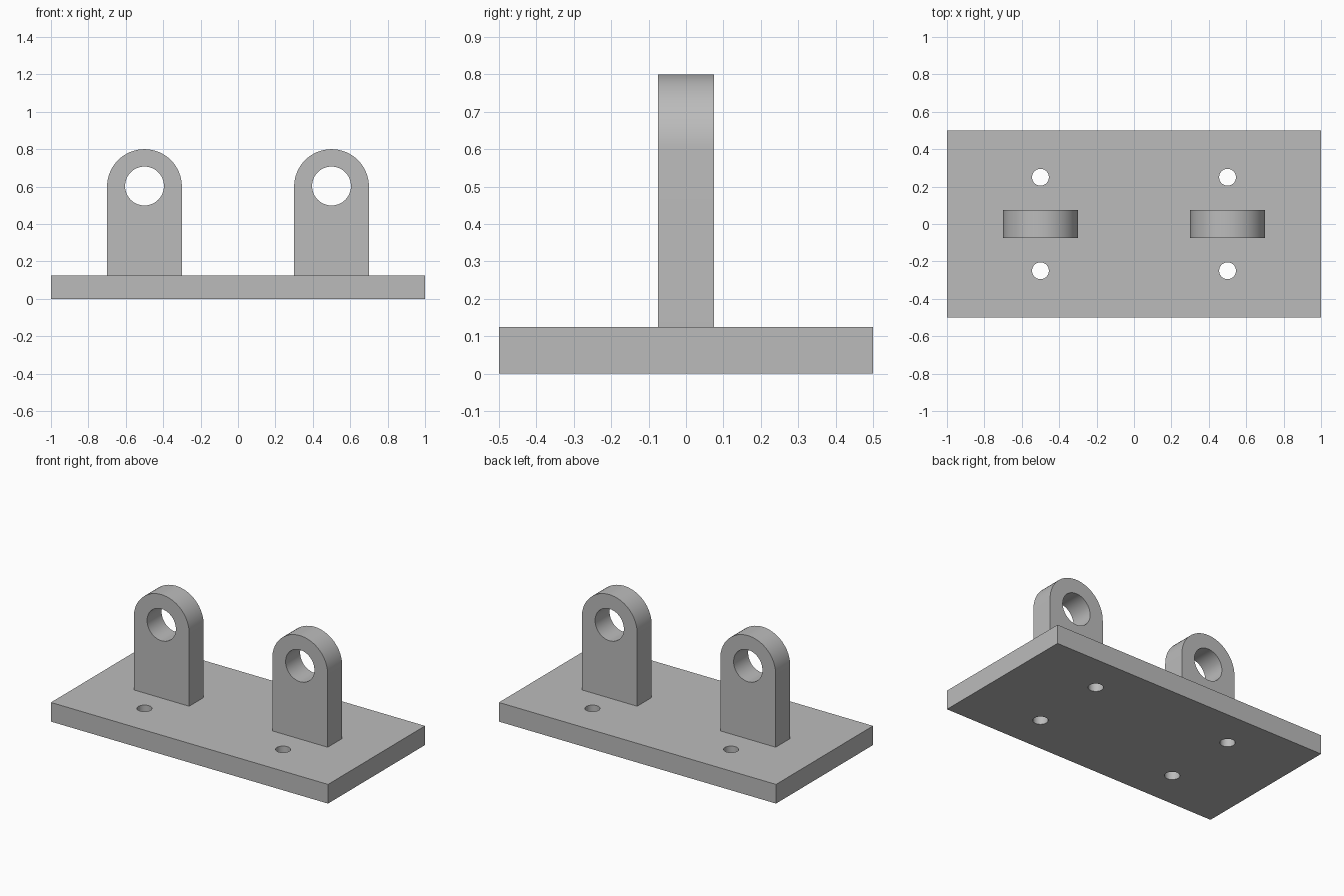
import bpy
import bmesh
from math import sin, cos, pi, radians

if "Cube" in bpy.data.objects:
    bpy.data.objects.remove(bpy.data.objects["Cube"])

GREY = (0.5, 0.5, 0.5, 1.0)
metal = bpy.data.materials.new("plain grey metal")
metal.use_nodes = True
metal.diffuse_color = GREY
metal.node_tree.nodes["Principled BSDF"].inputs["Base Color"].default_value = GREY


def arc(cx, cy, r, start=0.0, sweep=2 * pi, steps=64, closed=True):
    count = steps if closed else steps + 1
    angles = [start + sweep * i / steps for i in range(count)]
    return [(cx + r * cos(a), cy + r * sin(a)) for a in angles]


def extruded_plate(name, loops, thickness, location, tilt=0.0):
    """Fill an outline with its holes, extrude it, and weld it into a solid."""
    curve = bpy.data.curves.new(name, "CURVE")
    curve.dimensions = "2D"
    curve.fill_mode = "BOTH"
    curve.extrude = thickness / 2
    for loop in loops:
        spline = curve.splines.new("POLY")
        spline.points.add(len(loop) - 1)
        for point, (x, y) in zip(spline.points, loop):
            point.co = (x, y, 0, 1)
        spline.use_cyclic_u = True
    obj = bpy.data.objects.new(name, curve)
    bpy.context.collection.objects.link(obj)
    obj.location = location
    obj.rotation_euler.x = tilt

    bpy.ops.object.select_all(action="DESELECT")
    obj.select_set(True)
    bpy.context.view_layer.objects.active = obj
    bpy.ops.object.convert(target="MESH")
    obj = bpy.context.object
    bm = bmesh.new()
    bm.from_mesh(obj.data)
    bmesh.ops.remove_doubles(bm, verts=bm.verts, dist=0.0001)
    bmesh.ops.recalc_face_normals(bm, faces=bm.faces)
    bm.to_mesh(obj.data)
    bm.free()
    obj.data.materials.clear()
    obj.data.materials.append(metal)
    bpy.ops.object.shade_smooth_by_angle(angle=radians(30))
    return obj


# Base plate with four bolt holes
BASE_H = 0.125
outline = [(-1, -0.5), (1, -0.5), (1, 0.5), (-1, 0.5)]
bolt_holes = [arc(x, y, 0.045, steps=48) for x in (-0.5, 0.5) for y in (-0.25, 0.25)]
extruded_plate("base_plate", [outline] + bolt_holes, BASE_H, (0, 0, BASE_H / 2))

# Two upright lugs with rounded tops and pin holes
PIN_Z = 0.6
lug = [(-0.2, BASE_H), (0.2, BASE_H)] + arc(0, PIN_Z, 0.2, 0, pi, 32, closed=False)
pin_hole = arc(0, PIN_Z + 0.003, 0.104)
for name, x in (("right_lug", -0.5), ("left_lug", 0.5)):
    extruded_plate(name, [lug, pin_hole], 0.15, (x, 0, 0), pi / 2)
